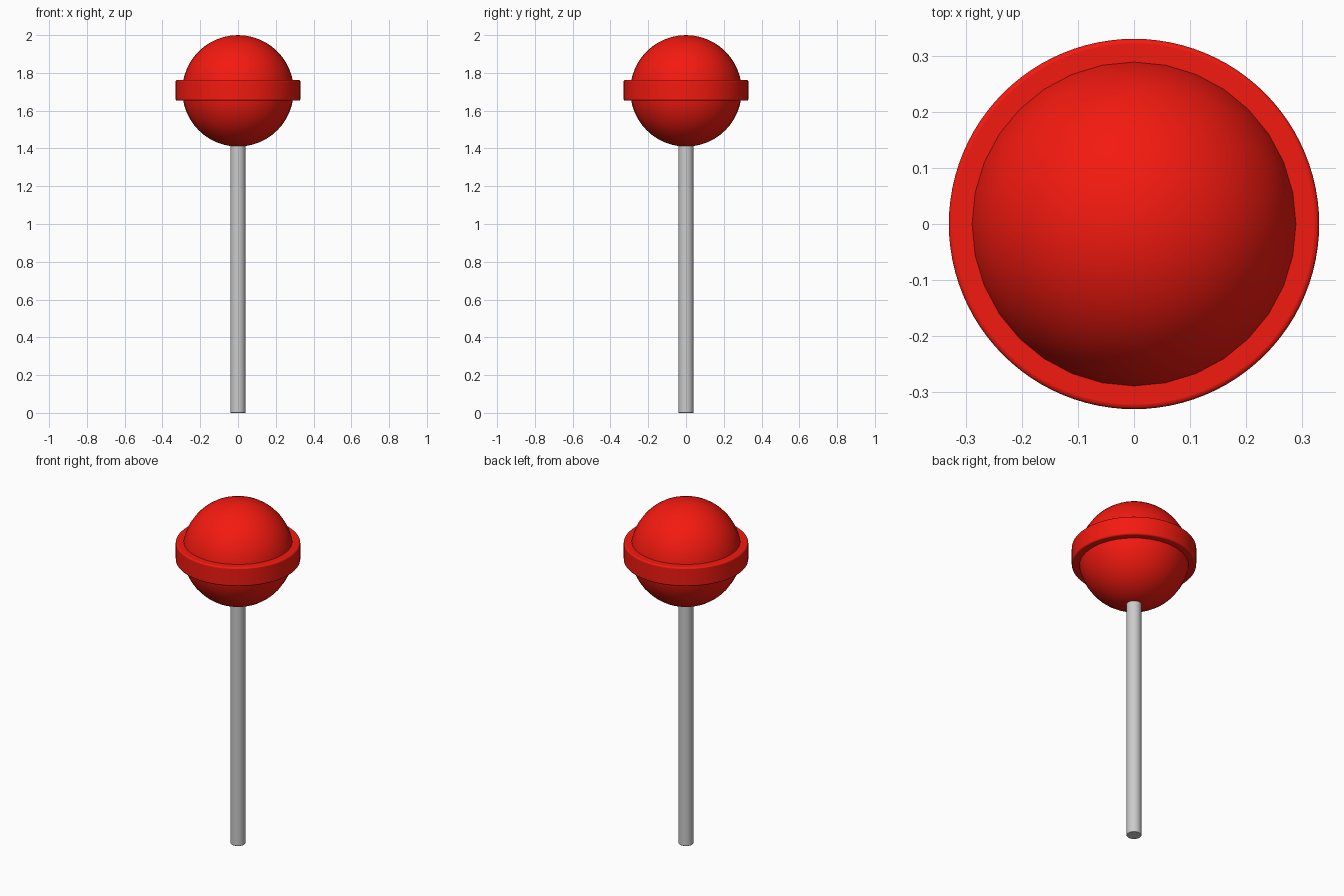
import bpy
import math

if "Cube" in bpy.data.objects:
    bpy.data.objects.remove(bpy.data.objects["Cube"])

red = bpy.data.materials.new("candy_red")
red.diffuse_color = (0.9, 0.01, 0.005, 1)
red.use_nodes = True
red.node_tree.nodes["Principled BSDF"].inputs["Base Color"].default_value = red.diffuse_color


def cylinder(name, radius, z0, z1, sides, bevel=0.0):
    """Upright cylinder from z0 to z1 with softly rounded rims."""
    bpy.ops.mesh.primitive_cylinder_add(vertices=sides, radius=radius, depth=z1 - z0,
                                        location=(0, 0, (z0 + z1) / 2))
    ob = bpy.context.object
    ob.name = name
    bpy.ops.object.shade_smooth_by_angle(angle=math.radians(35))
    if bevel:
        mod = ob.modifiers.new("rounded_rim", 'BEVEL')
        mod.width = bevel
        mod.segments = 3
        mod.limit_method = 'ANGLE'
        mod.angle_limit = math.radians(40)
    return ob


# Stick, running a little way into the candy
cylinder("stick", 0.04, 0.0, 1.5, 32, 0.003)

# Candy ball
bpy.ops.mesh.primitive_uv_sphere_add(segments=32, ring_count=24, radius=0.295,
                                     location=(0, 0, 1.705))
ball = bpy.context.object
ball.name = "candy_ball"
bpy.ops.object.shade_smooth()
ball.data.materials.append(red)

# Raised band around the middle
band = cylinder("candy_band", 0.33, 1.653, 1.763, 96, 0.008)
band.data.materials.append(red)
